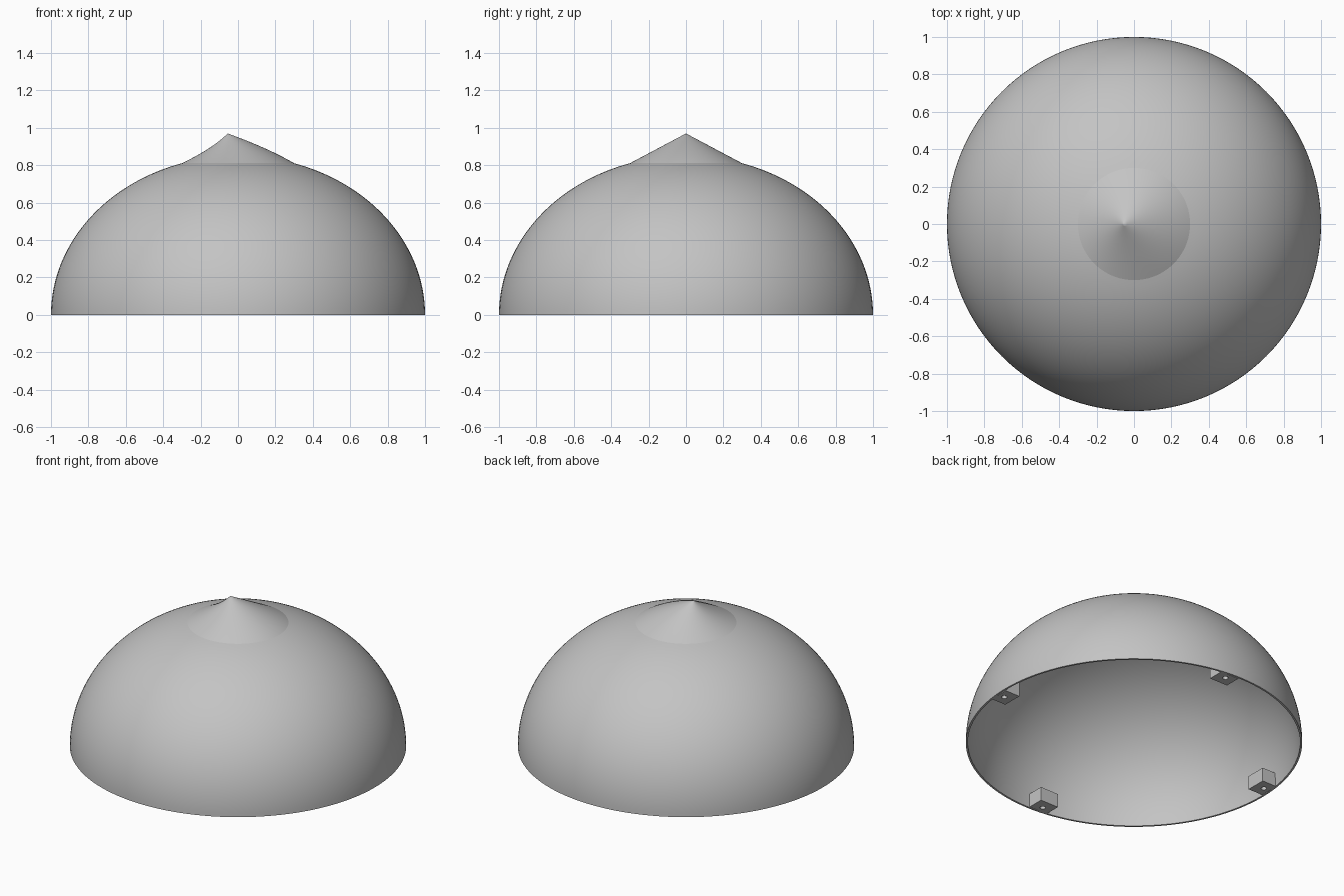
import bpy
import bmesh
from math import cos, sin, pi, radians, asin

SEGMENTS = 128
HEIGHT = 0.85       # vertical radius of the dome
WALL = 0.012
TIP_R = 0.3         # radius where the tip meets the dome
TIP_Z = HEIGHT * (1 - TIP_R ** 2) ** 0.5

cube = bpy.data.objects.get("Cube")
if cube:
    bpy.data.objects.remove(cube, do_unlink=True)

grey = bpy.data.materials.new("plain_grey")
grey.use_nodes = True
colour = (0.55, 0.55, 0.55, 1)
grey.diffuse_color = colour
grey.node_tree.nodes["Principled BSDF"].inputs["Base Color"].default_value = colour


def add_object(name, bm):
    mesh = bpy.data.meshes.new(name)
    bmesh.ops.recalc_face_normals(bm, faces=bm.faces)
    bm.to_mesh(mesh)
    bm.free()
    mesh.materials.append(grey)
    obj = bpy.data.objects.new(name, mesh)
    bpy.context.collection.objects.link(obj)
    return obj


def smooth(obj, angle):
    bpy.ops.object.select_all(action='DESELECT')
    obj.select_set(True)
    bpy.context.view_layer.objects.active = obj
    bpy.ops.object.shade_smooth_by_angle(angle=radians(angle))


def loft(name, rings):
    """Skin a stack of circles (centre x, radius, z); a zero radius makes a point."""
    bm = bmesh.new()
    loops = []
    for cx, r, z in rings:
        if r < 1e-6:
            loops.append([bm.verts.new((cx, 0, z))] * SEGMENTS)
        else:
            loops.append([bm.verts.new((cx + r * cos(2 * pi * i / SEGMENTS),
                                        r * sin(2 * pi * i / SEGMENTS), z))
                          for i in range(SEGMENTS)])
    for low, high in zip(loops, loops[1:]):
        for i in range(SEGMENTS):
            j = (i + 1) % SEGMENTS
            corners = dict.fromkeys((low[i], low[j], high[j], high[i]))
            bm.faces.new(list(corners))
    return add_object(name, bm)


# Hollow dome: inner skin from the apex down, then the outer skin up to the tip
steps = 40
inner = [(0, (1 - WALL) * sin(pi / 2 * i / steps),
          (HEIGHT - WALL) * cos(pi / 2 * i / steps)) for i in range(steps)]
inner.append((0, 1 - WALL, 0))
start = asin(TIP_R)
outer = []
for i in range(steps + 1):
    a = pi / 2 + (start - pi / 2) * i / steps
    outer.append((0, sin(a), HEIGHT * cos(a)))
smooth(loft("dome_shell", inner + outer), 40)

# Pointed tip leaning towards -x
rings = []
for i in range(25):
    t = i / 24
    rings.append((0.03 * t - 0.085 * t * t, TIP_R * (1 - t), TIP_Z + (0.97 - TIP_Z) * t))
smooth(loft("bent_tip", rings), 40)

# Hole cutter shared by the four mounting blocks
bm = bmesh.new()
bmesh.ops.create_cone(bm, cap_ends=True, segments=24, radius1=0.017, radius2=0.017, depth=0.14)
for v in bm.verts:
    v.co.x -= 0.08
    v.co.y -= 0.94
cutter = add_object("hole_cutter", bm)
cutter.hide_render = True
cutter.hide_set(True)

# Four mounting blocks just inside the rim, a quarter turn apart
for k, side in enumerate(("front", "left", "back", "right")):
    bm = bmesh.new()
    bmesh.ops.create_cube(bm, size=1)
    for v in bm.verts:
        v.co.x = -0.08 + 0.13 * v.co.x
        v.co.y = -0.93 + 0.105 * v.co.y
        v.co.z = 0.045 + 0.09 * v.co.z
    block = add_object(side + "_mounting_block", bm)
    hole = block.modifiers.new("screw_hole", 'BOOLEAN')
    hole.operation = 'DIFFERENCE'
    hole.solver = 'EXACT'
    hole.object = cutter
    # Bake the hole before turning the block into place
    bpy.context.view_layer.update()
    bpy.context.view_layer.objects.active = block
    bpy.ops.object.modifier_apply(modifier=hole.name)
    block.rotation_euler.z = k * pi / 2
